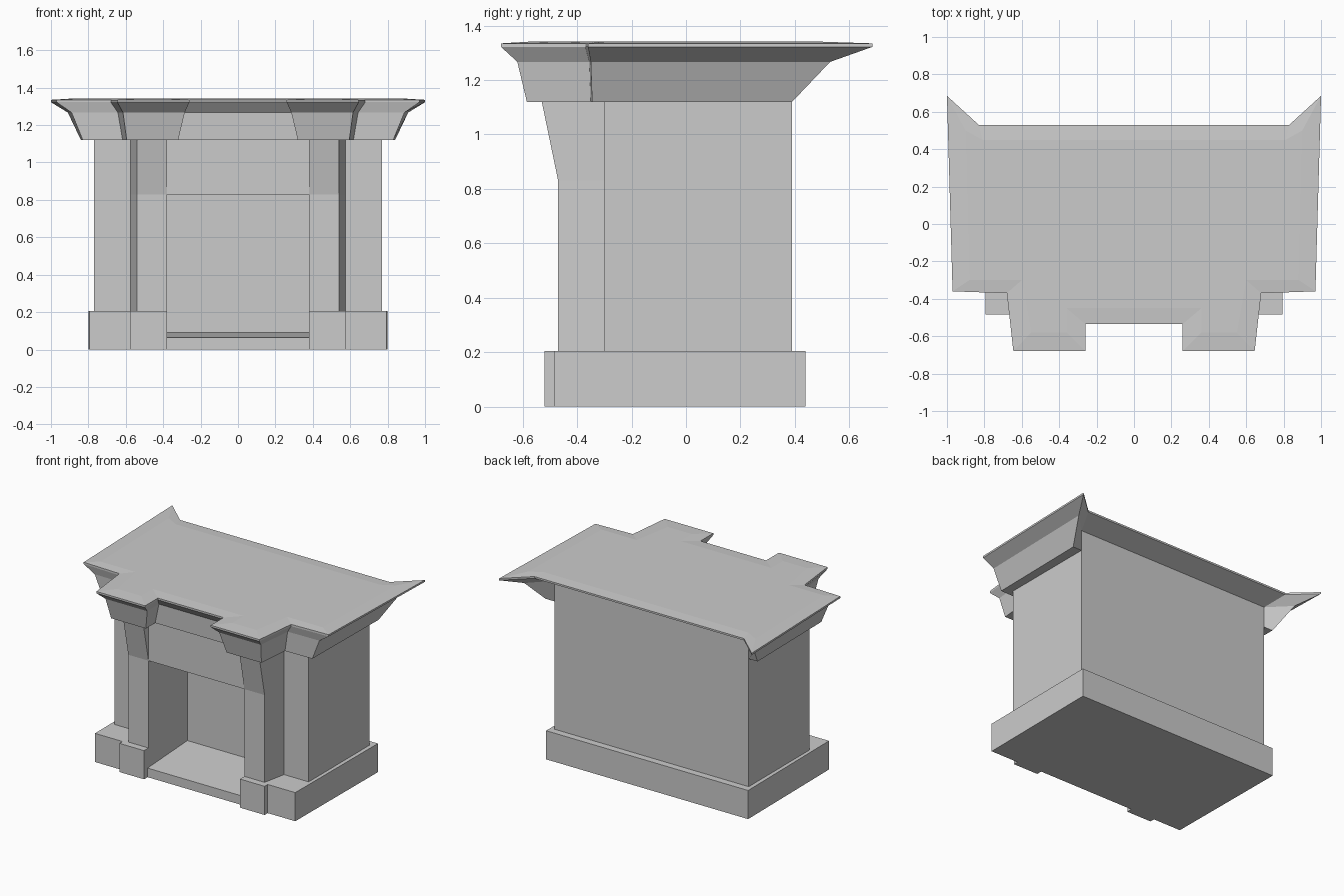
import bpy, bmesh

if "Cube" in bpy.data.objects:
    bpy.data.objects.remove(bpy.data.objects["Cube"])


def loft(name, levels):
    """Skin a stack of plans. Each level is (z, right-half plan), mirrored in x.
    A plan point may carry its own height as a third value."""
    bm = bmesh.new()
    rings = []
    for z, half in levels:
        pts = [(p[0], p[1], p[2] if len(p) > 2 else z) for p in half]
        pts += [(-x, y, h) for x, y, h in reversed(pts)]
        rings.append([bm.verts.new(p) for p in pts])
    n = len(rings[0])
    for lo, hi in zip(rings, rings[1:]):
        for i in range(n):
            j = (i + 1) % n
            bm.faces.new((lo[i], lo[j], hi[j], hi[i]))
    bm.faces.new(rings[0][::-1])
    bm.faces.new(rings[-1])
    bmesh.ops.recalc_face_normals(bm, faces=bm.faces)
    mesh = bpy.data.meshes.new(name)
    bm.to_mesh(mesh)
    bm.free()
    ob = bpy.data.objects.new(name, mesh)
    bpy.context.collection.objects.link(ob)
    return ob


IN, BACK = 0.38, -0.03      # firebox half width and back wall

# Stepped plinth wrapping the firebox
plinth = [(IN, BACK), (IN, -0.52), (0.575, -0.52), (0.575, -0.485),
          (0.793, -0.485), (0.80, 0.44)]
loft("plinth", [(0, plinth), (0.205, plinth)])


# Surround: side walls, back and pilasters that flare forward at the top
def surround(front):
    return [(IN, BACK), (IN, front), (0.54, front), (0.575, -0.30),
            (0.77, -0.30), (0.77, 0.39)]


loft("surround", [(0.205, surround(-0.47)), (0.83, surround(-0.47)),
                  (1.12, surround(-0.53))])

# Lintel over the firebox opening
lintel = [(IN, -0.47), (IN, BACK)]
loft("lintel", [(0.83, lintel), (1.12, lintel)])

# Hearth floor rising gently to the back
loft("hearth", [(0, [(IN, -0.48), (IN, BACK)]),
                (0, [(IN, -0.48, 0.065), (IN, BACK, 0.09)])])

# Mantel cornice: same outline flaring outward, with pointed back corners
bottom = [(0.32, -0.48), (0.32, -0.585), (0.595, -0.585), (0.617, -0.35),
          (0.83, -0.345), (0.84, 0.39), (0.77, 0.39)]
middle = [(0.285, -0.487), (0.285, -0.62), (0.615, -0.62), (0.642, -0.355),
          (0.89, -0.35), (0.91, 0.53), (0.77, 0.39)]
rim = [(0.26, -0.535), (0.26, -0.68), (0.645, -0.68), (0.68, -0.37),
       (0.97, -0.36), (1.0, 0.685), (0.83, 0.53)]
crown = [(0.36, -0.45), (0.36, -0.58), (0.55, -0.58), (0.60, -0.30),
         (0.88, -0.30), (0.90, 0.50), (0.81, 0.45)]
loft("mantel_cornice", [(1.12, bottom), (1.267, middle), (1.322, rim),
                        (1.335, rim), (1.341, crown)])
